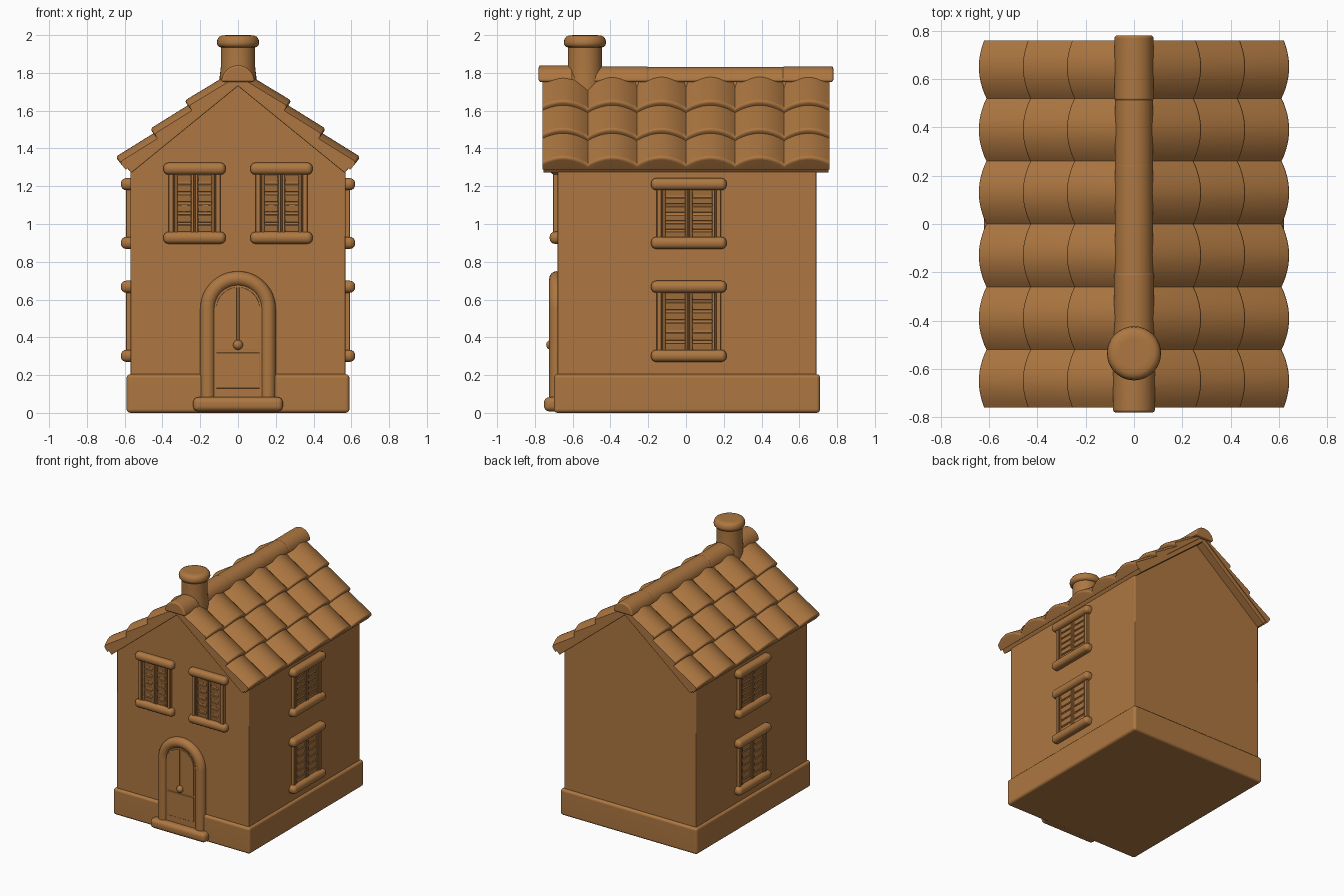
import bpy, bmesh, math
from mathutils import Matrix, Vector

if "Cube" in bpy.data.objects:
    bpy.data.objects.remove(bpy.data.objects["Cube"])

clay = bpy.data.materials.new("brown_clay")
clay.diffuse_color = (0.42, 0.185, 0.053, 1)
clay.use_nodes = True
clay.node_tree.nodes["Principled BSDF"].inputs["Base Color"].default_value = clay.diffuse_color


def finish(name, bm, bevel=0.0, segs=3, angle=40):
    """Bevel the sharp edges, fix normals and smooth shade."""
    bmesh.ops.recalc_face_normals(bm, faces=bm.faces)
    if bevel:
        edges = [e for e in bm.edges if e.calc_face_angle(0) > math.radians(30)]
        bmesh.ops.bevel(bm, geom=edges, offset=bevel, segments=segs, profile=0.5,
                        affect='EDGES', clamp_overlap=True)
    me = bpy.data.meshes.new(name)
    bm.to_mesh(me)
    bm.free()
    ob = bpy.data.objects.new(name, me)
    bpy.context.collection.objects.link(ob)
    me.materials.append(clay)
    bpy.ops.object.select_all(action='DESELECT')
    ob.select_set(True)
    bpy.context.view_layer.objects.active = ob
    bpy.ops.object.shade_smooth_by_angle(angle=math.radians(angle))
    wn = ob.modifiers.new("weighted_normals", 'WEIGHTED_NORMAL')
    wn.keep_sharp = True
    return ob


def prism(name, pts, y0, y1, bevel=0.0, segs=3):
    """Outline in x and z, extruded along y."""
    bm = bmesh.new()
    a = [bm.verts.new((x, y0, z)) for x, z in pts]
    b = [bm.verts.new((x, y1, z)) for x, z in pts]
    bm.faces.new(a)
    bm.faces.new(b)
    for i in range(len(a)):
        j = (i + 1) % len(a)
        bm.faces.new((a[i], a[j], b[j], b[i]))
    return finish(name, bm, bevel, segs)


def boxes(name, items, bevel, mat=Matrix(), segs=3):
    """Several boxes (x0, x1, y0, y1, z0, z1, tilt) in one mesh."""
    bm = bmesh.new()
    for x0, x1, y0, y1, z0, z1, tilt in items:
        m = (mat @ Matrix.Translation(((x0+x1)/2, (y0+y1)/2, (z0+z1)/2))
             @ Matrix.Rotation(tilt, 4, 'X') @ Matrix.Diagonal((x1-x0, y1-y0, z1-z0, 1)))
        bmesh.ops.create_cube(bm, size=1, matrix=m)
    return finish(name, bm, bevel, segs)


def lathe(name, profile, x, y, n=32):
    bm = bmesh.new()
    rings = [[bm.verts.new((x + r*math.cos(2*math.pi*i/n), y + r*math.sin(2*math.pi*i/n), z))
              for i in range(n)] for r, z in profile]
    for a, b in zip(rings, rings[1:]):
        for i in range(n):
            bm.faces.new((a[i], a[(i+1) % n], b[(i+1) % n], b[i]))
    bm.faces.new(rings[0])
    bm.faces.new(rings[-1])
    return finish(name, bm)


# Walls and plinth
prism("walls", [(-.57, .05), (.57, .05), (.57, 1.285), (0, 1.745), (-.57, 1.285)], -.68, .69, .008, 2)
boxes("plinth", [(-.59, .59, -.70, .71, 0, .205, 0)], .02)

# Roof boards under the tiles
APEX, EAVE = Vector((0, 1.73)), Vector((.565, 1.27))
down = (EAVE - APEX).normalized()
out = Vector((-down.y, down.x))
low = EAVE + out * .04
top = APEX + Vector((0, .04 / out.y))
prism("roof_boards", [EAVE[:], low[:], top[:], (-low.x, low.y), (-EAVE.x, EAVE.y), APEX[:]], -.755, .755, .005, 2)


# Roof tiles: three wavy overlapping rows on each slope
def tile_row(name, side, row):
    end = .012 - .235 * row
    start = max(end - .28, -.715)
    bm = bmesh.new()
    # stations: distance down the slope, crest height
    stations = [(start, .083), (end - .015, .117), (end - .004, .112), (end, .10)]
    rings = []
    for k in range(6 * 12 + 1):
        t = k / 12
        y = max(-.76, min(.76, -.78 + .26 * t))
        phase = (y + .78) / .26
        dip = .05 * (1 - abs(math.sin(math.pi * phase)) ** .85)
        sect = [(s, n - dip) for s, n in stations] + [(end, .032), (start, .032)]
        ring = []
        for s, n in sect:
            p = EAVE + down * s + out * n
            ring.append(bm.verts.new((side * p.x, y, p.y)))
        rings.append(ring)
    m = len(rings[0])
    for a, b in zip(rings, rings[1:]):
        for i in range(m):
            bm.faces.new((a[i], a[(i+1) % m], b[(i+1) % m], b[i]))
    bm.faces.new(rings[0])
    bm.faces.new(rings[-1])
    finish(name, bm, angle=50)


for side, label in ((-1, "left"), (1, "right")):
    for row in range(3):
        tile_row(f"roof_tiles_{label}_{row + 1}", side, row)

# Ridge tiles
for i, (y0, y1, r) in enumerate([(-.78, -.60, .088), (-.64, -.20, .083), (-.22, .25, .080),
                                 (.23, .53, .079), (.51, .78, .082)]):
    arc = [(r * math.cos(math.pi * k / 20), 1.752 + r * math.sin(math.pi * k / 20)) for k in range(21)]
    prism(f"ridge_tile_{i + 1}", arc, y0, y1, .018)

# Chimney with rounded cap
lathe("chimney", [(.10, 1.70), (.097, 1.78), (.091, 1.83), (.091, 1.95)], 0, -.535)
cap = [(.085, 1.934), (.10, 1.937), (.109, 1.947), (.112, 1.96), (.109, 1.978),
       (.10, 1.991), (.085, 1.998), (.06, 2.0)]
lathe("chimney_cap", cap, 0, -.535)


# Windows: frame, two louvred shutters, sill and lintel
def window(name, angle, wall, u, z0, z1, half, bar_half, depth):
    mat = Matrix.Rotation(angle, 4, 'Z') @ Matrix.Translation((u, -wall, 0))
    bar = .064
    boxes(name + "_sill_and_lintel", [(-bar_half, bar_half, -depth, .03, z, z + bar, 0)
                                      for z in (z0, z1 - bar)], .028, mat, 4)
    a, b = z0 + bar - .01, z1 - bar + .01
    fr = .026
    parts = [(-half, -half + fr, -.024, .02, a, b, 0), (half - fr, half, -.024, .02, a, b, 0),
             (-half, half, -.006, .02, a, b, 0)]
    for s in (-1, 1):  # shutter leaves
        for x in (half - fr - .013, .011):
            parts.append((s*x - .008, s*x + .008, -.019, .01, a, b, 0))
    count = 6
    step = (b - a) / count
    for i in range(count):
        z = a + step * (i + .5)
        for s in (-1, 1):
            x = sorted((s * .018, s * (half - fr - .018)))
            parts.append((x[0], x[1], -.015, -.004, z - step * .38, z + step * .38, .2))
    boxes(name + "_shutters", parts, .003, mat, 1)


for s, label in ((-1, "left"), (1, "right")):
    window(f"front_window_{label}", 0, .68, s * .23, .895, 1.325, .137, .165, .042)
    for z0, z1, floor in ((.27, .70, "lower"), (.868, 1.243, "upper")):
        window(f"{label}_window_{floor}", s * math.pi / 2, .57, s * .015, z0, z1, .17, .20, .05)


# Door: arched leaf, raised panels, knob
def arch(r, z0, zc, x0=None, n=16):
    """Round-topped outline; with x0 given, only the half right of x0."""
    if x0 is None:
        return [(-r, z0), (r, z0)] + [(r*math.cos(math.pi*k/n), zc + r*math.sin(math.pi*k/n))
                                      for k in range(n + 1)]
    a1 = math.acos(x0 / r)
    return [(x0, z0), (r, z0)] + [(r*math.cos(a1*k/n), zc + r*math.sin(a1*k/n)) for k in range(n + 1)]


prism("door", arch(.14, .05, .545), -.704, -.60)
half_panel = arch(.115, .335, .55, .006)
prism("door_panel_right", half_panel, -.711, -.69, .003, 2)
prism("door_panel_left", [(-x, z) for x, z in half_panel], -.711, -.69, .003, 2)
boxes("door_panel_lower", [(-.115, .115, -.711, -.69, .13, .32, 0)], .004)
bm = bmesh.new()
bmesh.ops.create_uvsphere(bm, u_segments=20, v_segments=12, radius=.026,
                          matrix=Matrix.Translation((0, -.714, .36)))
finish("door_knob", bm)

# Round moulding around the door
bm = bmesh.new()
path = [(.16, .05)] + [(.16*math.cos(math.pi*k/24), .55 + .16*math.sin(math.pi*k/24))
                       for k in range(25)] + [(-.16, .05)]
rings = []
for k, (x, z) in enumerate(path):
    a = math.pi * max(0, min(24, k - 1)) / 24
    rings.append([bm.verts.new((x + .04*math.cos(q)*math.cos(a), -.684 + .04*math.sin(q),
                                z + .04*math.cos(q)*math.sin(a)))
                  for q in (2*math.pi*i/16 for i in range(16))])
for a, b in zip(rings, rings[1:]):
    for i in range(16):
        bm.faces.new((a[i], a[(i+1) % 16], b[(i+1) % 16], b[i]))
bm.faces.new(rings[0])
bm.faces.new(rings[-1])
finish("door_moulding", bm)

# Doorstep
boxes("doorstep", [(-.238, .238, -.752, -.66, .008, .083, 0)], .028, segs=4)
